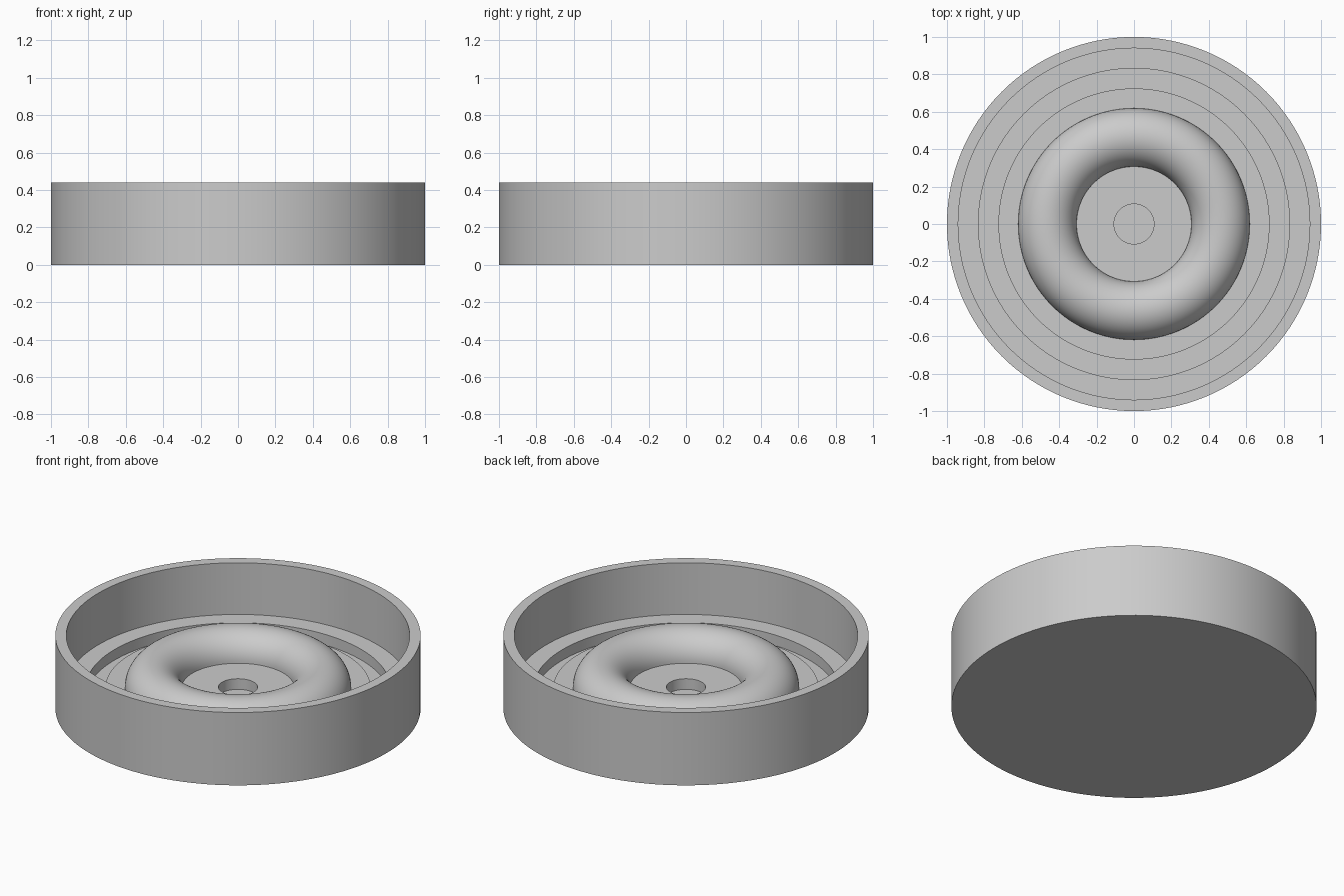
import bpy, bmesh, math

if "Cube" in bpy.data.objects:
    bpy.data.objects.remove(bpy.data.objects["Cube"])

SEGMENTS = 128
grey = bpy.data.materials.new("plain_grey")
grey.diffuse_color = (0.6, 0.6, 0.6, 1)
grey.use_nodes = True
grey.node_tree.nodes["Principled BSDF"].inputs["Base Color"].default_value = grey.diffuse_color


def lathe(name, profile):
    """Revolve an (radius, height) profile around the z axis."""
    bm = bmesh.new()
    verts = [bm.verts.new((r, 0, z)) for r, z in profile]
    edges = [bm.edges.new(pair) for pair in zip(verts, verts[1:])]
    bmesh.ops.spin(bm, geom=verts + edges, cent=(0, 0, 0), axis=(0, 0, 1),
                   angle=math.tau, steps=SEGMENTS, use_duplicate=False)
    bmesh.ops.remove_doubles(bm, verts=bm.verts, dist=1e-4)
    bmesh.ops.recalc_face_normals(bm, faces=bm.faces)
    mesh = bpy.data.meshes.new(name)
    bm.to_mesh(mesh)
    bm.free()
    mesh.materials.append(grey)
    obj = bpy.data.objects.new(name, mesh)
    bpy.context.collection.objects.link(obj)
    bpy.ops.object.select_all(action='DESELECT')
    obj.select_set(True)
    bpy.context.view_layer.objects.active = obj
    bpy.ops.object.shade_smooth_by_angle(angle=math.radians(30))
    return obj


HEIGHT, PLATE, RECESS = 0.44, 0.128, 0.064
RING_R, RING_TUBE = 0.463, 0.156
ring_in, ring_out = RING_R - RING_TUBE, RING_R + RING_TUBE

# Half-round ring rising from the plate, listed from inside to outside
ring = [(RING_R - RING_TUBE * math.cos(math.pi * i / 32),
         PLATE + RING_TUBE * math.sin(math.pi * i / 32)) for i in range(33)]

# Round dish: closed base, tall rim, ring groove, raised ring, centre hole
lathe("dish", [(0, 0), (1, 0), (1, HEIGHT), (0.94, HEIGHT), (0.94, PLATE),
               (0.832, PLATE), (0.832, RECESS), (0.725, RECESS), (0.725, PLATE)]
      + ring[::-1]
      + [(0.107, PLATE), (0.107, RECESS), (0, RECESS)])
